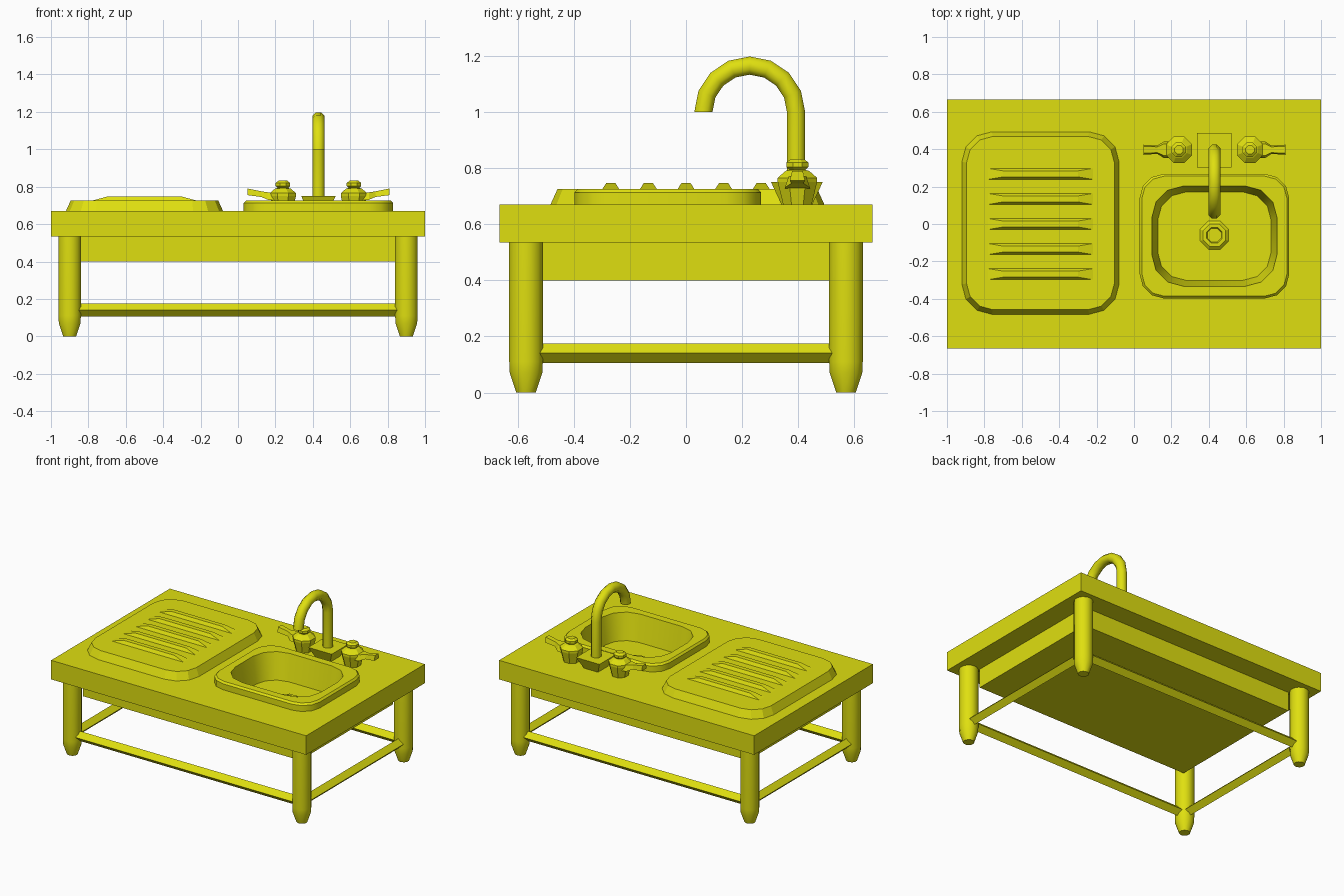
import bpy, bmesh, math
from math import sin, cos, pi
from mathutils import Vector

if "Cube" in bpy.data.objects:
    bpy.data.objects.remove(bpy.data.objects["Cube"], do_unlink=True)

yellow = bpy.data.materials.new("yellow")
yellow.use_nodes = True
yellow.diffuse_color = (0.74, 0.74, 0.005, 1)
yellow.node_tree.nodes["Principled BSDF"].inputs["Base Color"].default_value = yellow.diffuse_color


def loft(name, rings, smooth=None, cap_start=True, cap_end=True):
    """Skin a list of equal-sized point rings into a mesh object."""
    bm = bmesh.new()
    loops = [[bm.verts.new(p) for p in ring] for ring in rings]
    n = len(loops[0])
    for a, b in zip(loops, loops[1:]):
        for i in range(n):
            j = (i + 1) % n
            bm.faces.new((a[i], a[j], b[j], b[i]))
    if cap_start:
        bm.faces.new(loops[0][::-1])
    if cap_end:
        bm.faces.new(loops[-1])
    bmesh.ops.recalc_face_normals(bm, faces=bm.faces)
    mesh = bpy.data.meshes.new(name)
    bm.to_mesh(mesh)
    bm.free()
    mesh.materials.append(yellow)
    ob = bpy.data.objects.new(name, mesh)
    bpy.context.collection.objects.link(ob)
    if smooth:
        bpy.ops.object.select_all(action="DESELECT")
        ob.select_set(True)
        bpy.context.view_layer.objects.active = ob
        bpy.ops.object.shade_smooth_by_angle(angle=math.radians(smooth))
    return ob


def rect(cx, cy, hx, hy, z):
    return [(cx + sx * hx, cy + sy * hy, z) for sx, sy in ((-1, -1), (1, -1), (1, 1), (-1, 1))]


def round_rect(cx, cy, hx, hy, r, z, seg=3):
    pts = []
    for k, (sx, sy) in enumerate(((1, 1), (-1, 1), (-1, -1), (1, -1))):
        for i in range(seg + 1):
            a = (k + i / seg) * pi / 2
            pts.append((cx + sx * (hx - r) + r * cos(a), cy + sy * (hy - r) + r * sin(a), z))
    return pts


def circle(cx, cy, r, z, n):
    return [(cx + r * cos((i + 0.5) * 2 * pi / n), cy + r * sin((i + 0.5) * 2 * pi / n), z) for i in range(n)]


def turned(name, cx, cy, profile, n, smooth=None):
    return loft(name, [circle(cx, cy, r, z, n) for r, z in profile], smooth)


# Counter slab, opened for the basin
counter = loft("counter", [rect(0, 0, 1, 0.665, z) for z in (0.535, 0.67)])
cutter = loft("basin_cutter", [round_rect(0.43, -0.065, 0.365, 0.3, 0.15, z) for z in (0.5, 0.8)])
cutter.hide_render = True
hole = counter.modifiers.new("basin_hole", "BOOLEAN")
hole.operation = "DIFFERENCE"
hole.solver = "EXACT"
hole.object = cutter
bpy.context.view_layer.objects.active = counter
bpy.ops.object.modifier_apply(modifier="basin_hole")
bpy.data.objects.remove(cutter, do_unlink=True)

# Apron box under the counter
loft("apron", [rect(0, 0, 0.85, 0.52, z) for z in (0.4, 0.535)])

# Legs with tapered feet
for side, sx in (("right", -1), ("left", 1)):
    for end, sy in (("front", -1), ("back", 1)):
        turned(f"{end}_{side}_leg", sx * 0.9, sy * 0.57,
               [(0.036, 0), (0.06, 0.07), (0.062, 0.11), (0.062, 0.535)], 12, 35)

# Diamond-section stretchers between the legs
diamond = [(0.035 * cos(i * pi / 2), 0.14 + 0.035 * sin(i * pi / 2)) for i in range(4)]
for s, long_name, short_name in ((-1, "front", "right"), (1, "back", "left")):
    loft(long_name + "_stretcher", [[(x, s * 0.57 + d, z) for d, z in diamond] for x in (-0.88, 0.88)])
    loft(short_name + "_stretcher", [[(s * 0.9 + d, y, z) for d, z in diamond] for y in (-0.55, 0.55)])

# Draining board with five ridges
loft("draining_board", [round_rect(-0.5, 0.005, 0.42, 0.488, 0.16, 0.67),
                        round_rect(-0.5, 0.005, 0.395, 0.463, 0.14, 0.725)])
for i in range(5):
    y = (i - 2) * 0.134
    loft(f"ridge_{i + 1}", [rect(-0.5, y, 0.3, 0.033, 0.72), rect(-0.5, y, 0.2, 0.016, 0.747)])

# Basin: raised rim, sloping walls and floor
loft("basin", [round_rect(0.43, -0.065, 0.4, 0.333, 0.13, 0.67),
               round_rect(0.43, -0.065, 0.4, 0.333, 0.13, 0.712),
               round_rect(0.43, -0.065, 0.388, 0.321, 0.12, 0.725),
               round_rect(0.43, -0.065, 0.335, 0.268, 0.17, 0.725),
               round_rect(0.43, -0.065, 0.303, 0.236, 0.15, 0.54)], 40, cap_start=False)
turned("drain", 0.43, -0.06, [(0.085, 0.538), (0.065, 0.555), (0.045, 0.555), (0.04, 0.545)], 8)

# Tap base, flaring upward
loft("tap_base", [rect(0.43, 0.395, 0.055, 0.055, 0.67), rect(0.43, 0.395, 0.092, 0.092, 0.75)])

# Swan-neck spout swept along an arc
path = [(0.392, 0.74, 0)]
path += [(0.227 + 0.165 * cos(i * pi / 8), 1 + 0.165 * sin(i * pi / 8), i * pi / 8) for i in range(9)]
rings = []
for y, z, a in path:
    out = Vector((0, cos(a), sin(a)))
    rings.append([Vector((0.43, y, z)) + 0.035 * (Vector((1, 0, 0)) * cos(t) + out * sin(t))
                  for t in [(k + 0.5) * pi / 4 for k in range(8)]])
loft("spout", rings, 50)

# Tap bodies with knobs, and mirrored lever handles
body = [(0.055, 0.67), (0.076, 0.75), (0.076, 0.765), (0.045, 0.79),
        (0.03, 0.793), (0.042, 0.803), (0.042, 0.82), (0.025, 0.832)]
lever = [(0.03, 0.045, 0.725, 0.765), (0.08, 0.045, 0.73, 0.77),
         (0.115, 0.022, 0.745, 0.775), (0.19, 0.027, 0.755, 0.79)]
for side, s in (("right", -1), ("left", 1)):
    cx = 0.43 + s * 0.19
    turned(side + "_tap", cx, 0.397, body, 8)
    loft(side + "_lever", [[(cx + s * d, 0.397 - w, lo), (cx + s * d, 0.397 + w, lo),
                            (cx + s * d, 0.397 + w * 0.7, hi), (cx + s * d, 0.397 - w * 0.7, hi)]
                           for d, w, lo, hi in lever])
